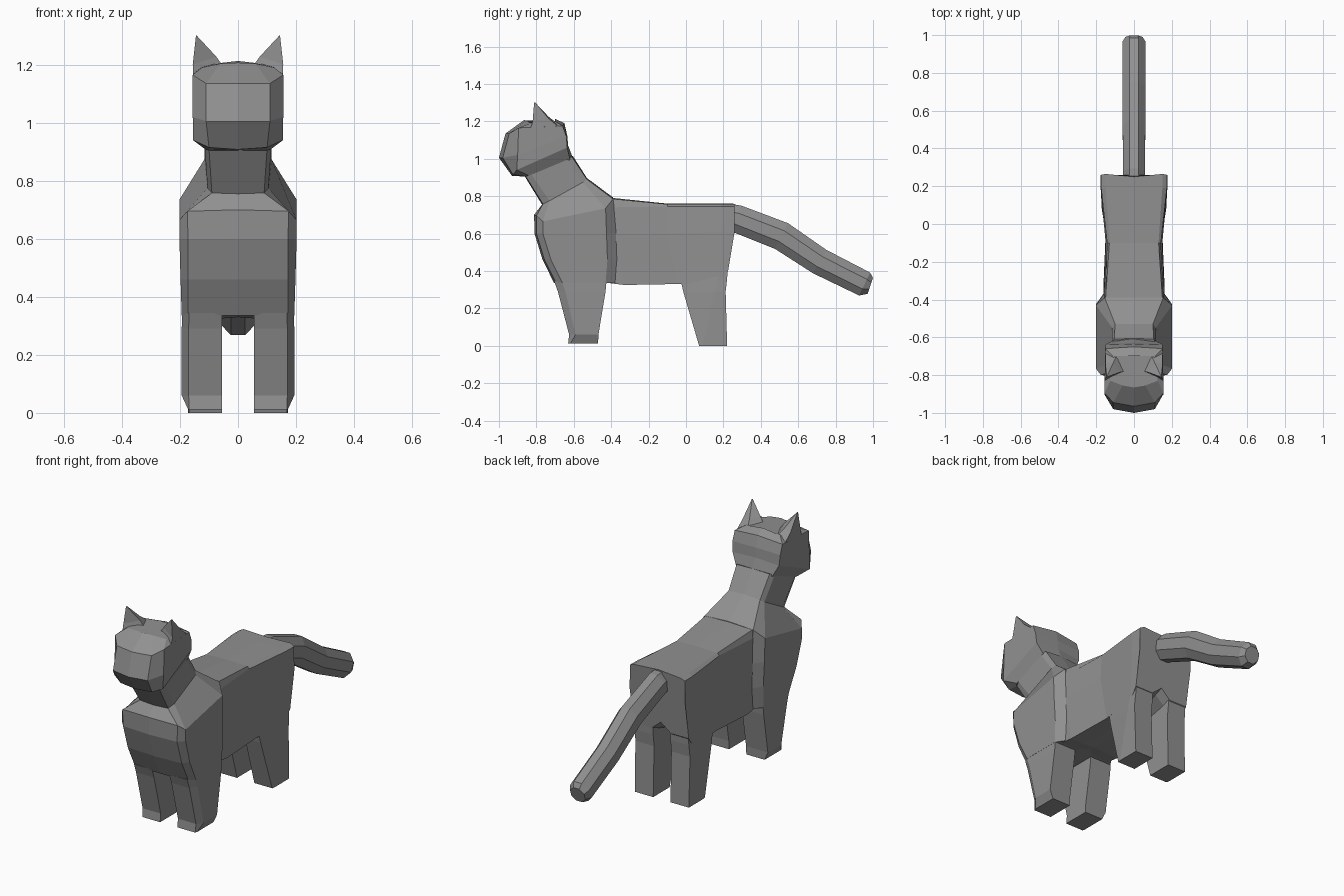
import bpy, bmesh
from math import cos, sin, pi, atan2
from mathutils import Vector

fur = bpy.data.materials.new("dark_grey")
fur.diffuse_color = (.28, .28, .28, 1)


def loft(name, rings):
    """Skin a list of equal-length point rings and cap both ends."""
    bm = bmesh.new()
    vs = [[bm.verts.new(p) for p in r] for r in rings]
    n = len(vs[0])
    for a, b in zip(vs, vs[1:]):
        for i in range(n):
            j = (i + 1) % n
            bm.faces.new((a[i], a[j], b[j], b[i]))
    bm.faces.new(vs[0][::-1])
    bm.faces.new(vs[-1])
    bmesh.ops.recalc_face_normals(bm, faces=bm.faces)
    me = bpy.data.meshes.new(name)
    bm.to_mesh(me)
    bm.free()
    me.materials.append(fur)
    ob = bpy.data.objects.new(name, me)
    bpy.context.collection.objects.link(ob)
    return ob


def sym(*half):
    """Complete a half ring whose first and last points lie on x = 0."""
    return list(half) + [(-x, y, z) for x, y, z in reversed(half[1:-1])]


def mirrored(ob):
    ob.modifiers.new("Mirror", 'MIRROR')


# torso: sections from rump to shoulder
loft("torso", [
    sym((0, .25, .76), (.15, .265, .757), (.175, .26, .745), (.177, .26, .61), (.175, .225, .40), (.06, .225, .40), (0, .23, .45)),
    sym((0, .19, .76), (.15, .19, .757), (.174, .19, .745), (.177, .19, .61), (.172, .18, .34), (.06, .18, .38), (0, .18, .43)),
    sym((0, -.10, .76), (.13, -.10, .757), (.142, -.10, .745), (.15, -.10, .60), (.15, -.05, .33), (.06, -.05, .33), (0, -.05, .335)),
    sym((0, -.39, .79), (.15, -.39, .785), (.157, -.40, .74), (.162, -.38, .60), (.162, -.33, .325), (.06, -.33, .325), (0, -.33, .33)),
    sym((0, -.46, .79), (.14, -.46, .785), (.15, -.46, .74), (.16, -.46, .60), (.16, -.45, .34), (.06, -.45, .34), (0, -.45, .345)),
])


# chest, shoulders and neck: rings from bottom to top
def chest_ring(z, front, back, w):
    return sym((0, front, z), (.172, front + .01, z), (w, front + .045, z),
               (w, back, z), (.155, back + .06, z), (0, back + .06, z))


loft("chest_and_neck", [
    chest_ring(.335, -.705, -.43, .194),
    chest_ring(.46, -.767, -.42, .198),
    chest_ring(.60, -.81, -.425, .202),
    sym((0, -.812, .70), (.175, -.80, .695), (.202, -.765, .665), (.202, -.43, .735), (.155, -.39, .785), (0, -.39, .793)),
    sym((0, -.77, .755), (.09, -.765, .758), (.105, -.73, .775), (.115, -.55, .875), (.10, -.53, .89), (0, -.53, .897)),
    sym((0, -.865, .91), (.10, -.86, .91), (.115, -.83, .92), (.118, -.64, 1.0), (.105, -.61, 1.01), (0, -.605, 1.015)),
])

# head: rings from throat to crown
loft("head", [
    sym((0, -.86, .905), (.10, -.86, .905), (.115, -.84, .91), (.115, -.62, .995), (0, -.605, 1.005)),
    sym((0, -.93, .908), (.10, -.925, .915), (.155, -.905, .94), (.148, -.635, 1.06), (0, -.63, 1.07)),
    sym((0, -1.0, 1.005), (.11, -.98, 1.005), (.156, -.90, 1.02), (.152, -.64, 1.12), (0, -.635, 1.125)),
    sym((0, -.965, 1.135), (.11, -.945, 1.135), (.156, -.895, 1.165), (.152, -.66, 1.175), (0, -.65, 1.19)),
    sym((0, -.865, 1.207), (.06, -.855, 1.204), (.125, -.83, 1.19), (.11, -.70, 1.20), (0, -.70, 1.213)),
])

# ears: leaning pyramids
mirrored(loft("ears", [
    [(.055, -.78, 1.20), (.155, -.83, 1.165), (.152, -.68, 1.17), (.09, -.69, 1.19)],
    [(.075, -.785, 1.228), (.156, -.82, 1.20), (.152, -.735, 1.215), (.11, -.735, 1.225)],
    [(.142, -.81, 1.30), (.145, -.812, 1.30), (.145, -.806, 1.30), (.143, -.806, 1.30)],
]))


# legs: rectangular sections with a chamfered front outer corner
def leg_ring(z, front, back, outer, cx, cy):
    return [(.055, front, z), (outer - cx, front, z), (outer, front + cy, z),
            (outer, back, z), (.055, back, z)]


mirrored(loft("front_legs", [
    leg_ring(.012, -.63, -.47, .172, .004, .012),
    leg_ring(.06, -.625, -.468, .194, .024, .035),
    leg_ring(.29, -.685, -.43, .194, .024, .04),
    leg_ring(.345, -.705, -.425, .193, .024, .04),
]))
mirrored(loft("hind_legs", [
    leg_ring(0, .07, .22, .172, .003, .02),
    leg_ring(.29, -.015, .212, .174, .019, .17),
    leg_ring(.36, -.03, .22, .172, .022, .2),
    leg_ring(.45, -.03, .225, .168, .026, .2),
]))

# tail: octagonal tube along a bent path (y, z, width, height)
path = [(.20, .69, .055, .07), (.27, .68, .058, .074), (.51, .587, .06, .077),
        (.715, .45, .06, .072), (.955, .33, .06, .068), (.985, .32, .045, .045)]
rings = []
for i, (y, z, w, h) in enumerate(path):
    a, b = path[max(i - 1, 0)], path[min(i + 1, len(path) - 1)]
    t = atan2(b[1] - a[1], b[0] - a[0])
    up = Vector((0, -sin(t), cos(t)))
    k = 1 / cos(pi / 8)
    rings.append([Vector((w * k * cos(s), y, z)) + up * h * sin(s) * k
                  for s in [(j + .5) * pi / 4 for j in range(8)]])
loft("tail", rings)
